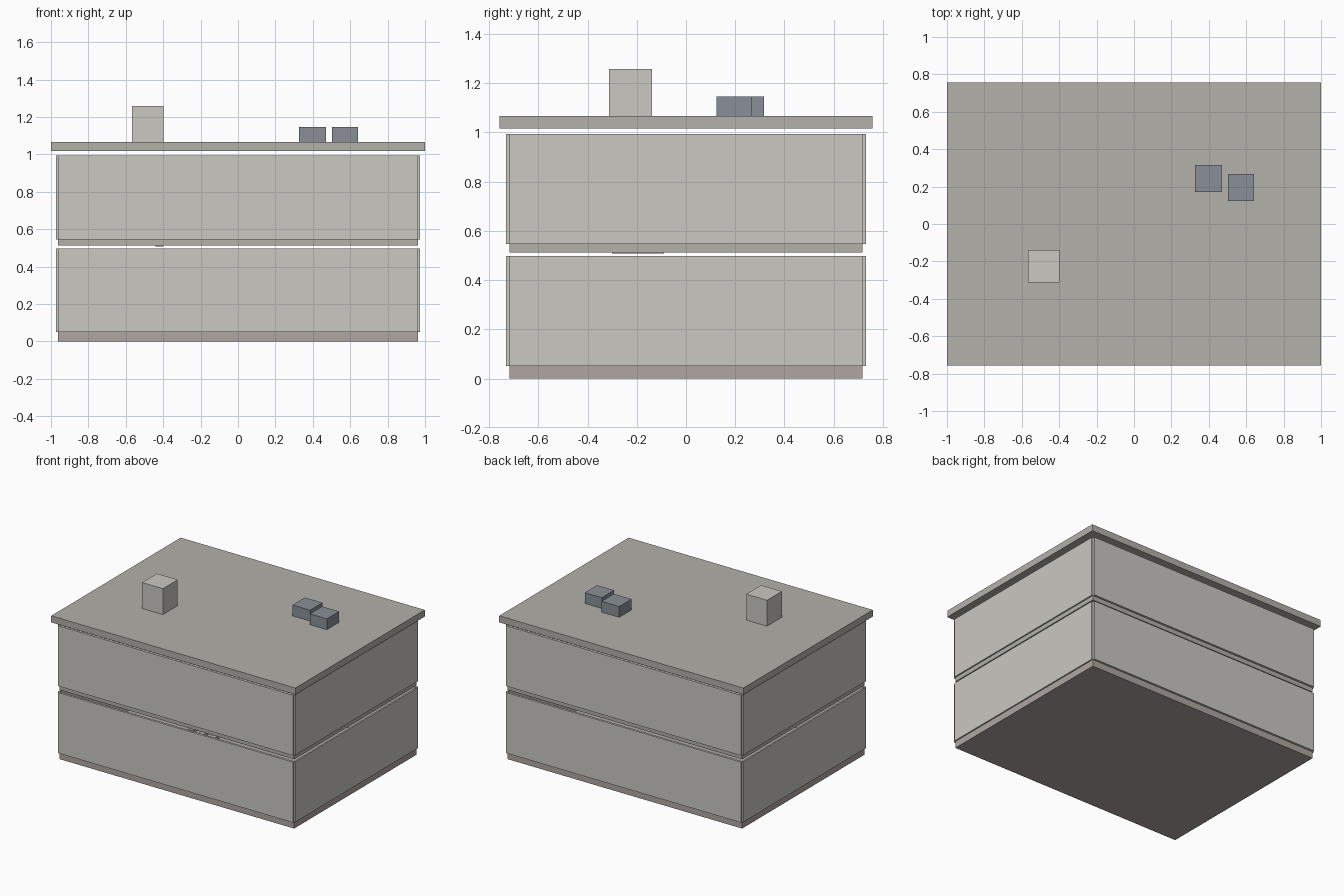
import bpy

if "Cube" in bpy.data.objects:
    bpy.data.objects.remove(bpy.data.objects["Cube"])


def material(name, rgb):
    m = bpy.data.materials.new(name)
    m.diffuse_color = (*rgb, 1)
    m.use_nodes = True
    m.node_tree.nodes["Principled BSDF"].inputs["Base Color"].default_value = m.diffuse_color
    return m


WALL = material("pale_plaster", (0.60, 0.58, 0.54))
ROOF = material("roof_grey", (0.45, 0.44, 0.40))
BASE = material("foundation_brown", (0.43, 0.38, 0.36))
UNIT = material("blue_grey_metal", (0.25, 0.28, 0.31))


def box(name, x0, x1, y0, y1, z0, z1, mat):
    bpy.ops.mesh.primitive_cube_add(size=1, location=((x0 + x1) / 2, (y0 + y1) / 2, (z0 + z1) / 2))
    ob = bpy.context.object
    ob.name = name
    ob.scale = (x1 - x0, y1 - y0, z1 - z0)
    bpy.ops.object.transform_apply(location=False, rotation=False, scale=True)
    ob.data.materials.append(mat)
    return ob


HX, HY = 0.962, 0.717       # floor half sizes
TX, TY = 0.972, 0.732       # outer wall faces

# Floor slabs
box("ground_slab", -HX, HX, -HY, HY, 0, 0.05, BASE)
box("upper_slab", -HX, HX, -HY, HY, 0.513, 0.548, ROOF)

# Thin wall panels around each storey, leaving open corner notches
for storey, (z0, z1) in (("lower", (0.05, 0.498)), ("upper", (0.546, 0.993))):
    for side, s in (("front", -1), ("back", 1)):
        a, b = sorted((s * (HY - 0.001), s * TY))
        box(f"{storey}_{side}_wall", -HX, HX, a, b, z0, z1, WALL)
    for side, s in (("left", -1), ("right", 1)):
        a, b = sorted((s * (HX - 0.001), s * TX))
        box(f"{storey}_{side}_wall", a, b, -HY, HY, z0, z1, WALL)

# Hidden stair flight; its top tread shows just below the upper slab
for i in range(11):
    top = 0.53 - i * 0.044
    x = -0.44 + i * 0.04
    box(f"stair_step_{i + 1}", x, x + 0.04, -0.30, -0.09, top - 0.022, top, ROOF)

# Overhanging roof
box("roof_slab", -1, 1, -0.757, 0.757, 1.017, 1.066, ROOF)

# Rooftop stair housing and two ventilation units
box("roof_housing", -0.567, -0.397, -0.312, -0.138, 1.066, 1.258, WALL)
box("vent_unit_a", 0.326, 0.471, 0.171, 0.316, 1.066, 1.146, UNIT)
box("vent_unit_b", 0.503, 0.642, 0.123, 0.267, 1.066, 1.146, UNIT)
